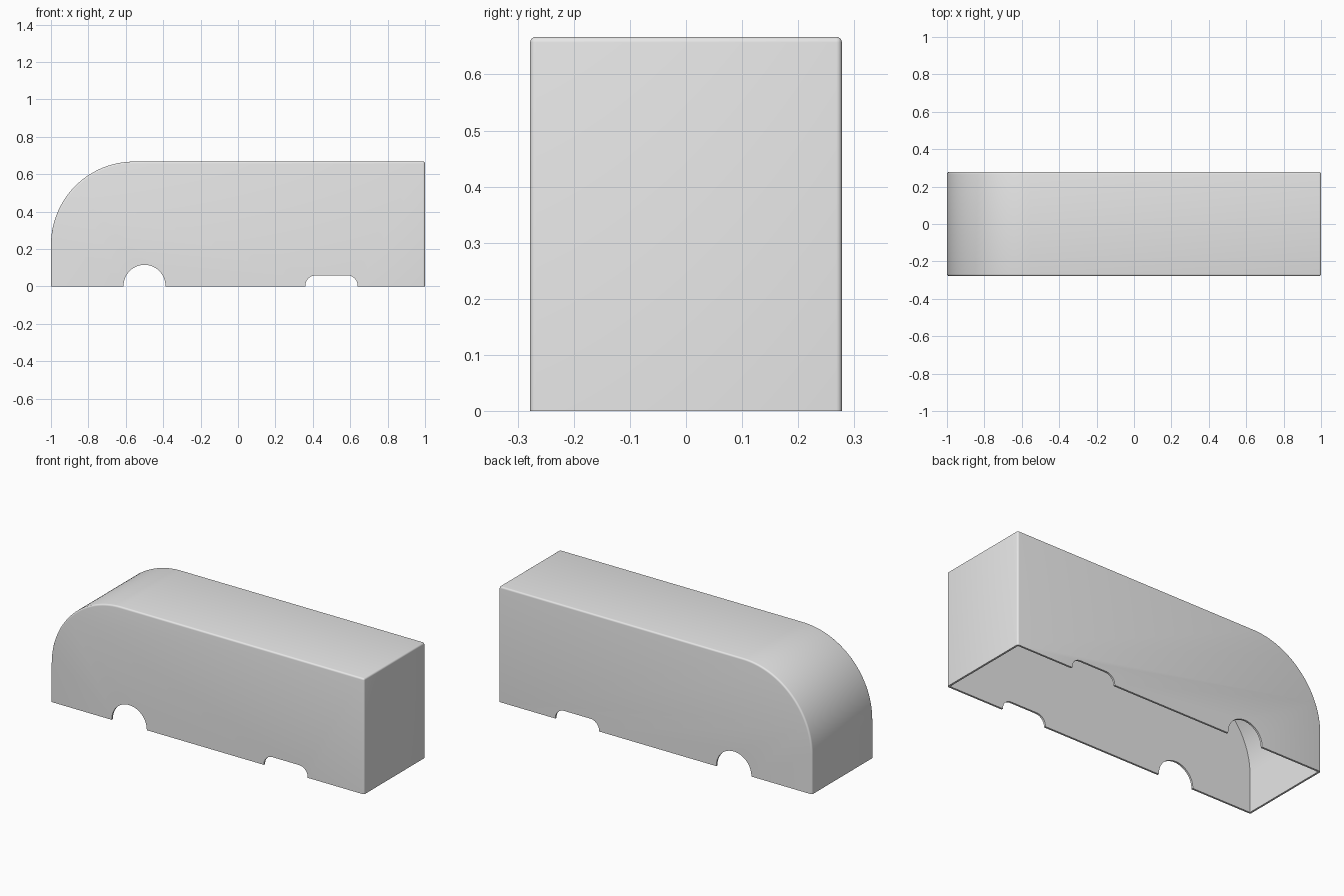
import bpy
import bmesh
from math import sin, cos, pi, radians

LENGTH, WIDTH, HEIGHT = 2.0, 0.556, 0.667
NOSE_RADIUS = 0.444
WALL = 0.011

cube = bpy.data.objects.get("Cube")
if cube:
    bpy.data.objects.remove(cube, do_unlink=True)


def arc(cx, cz, radius, start, end, steps):
    """Points on an arc in the x-z plane, angles in degrees."""
    angles = [radians(start + (end - start) * i / steps) for i in range(steps + 1)]
    return [(cx + radius * cos(a), cz + radius * sin(a)) for a in angles]


def prism(name, profile, width, bevel=0):
    """Extrude an x-z profile along y, optionally rounding its sharp edges."""
    bm = bmesh.new()
    face = bm.faces.new([bm.verts.new((x, -width / 2, z)) for x, z in profile])
    grown = bmesh.ops.extrude_face_region(bm, geom=[face])["geom"]
    moved = [v for v in grown if isinstance(v, bmesh.types.BMVert)]
    bmesh.ops.translate(bm, verts=moved, vec=(0, width, 0))
    bmesh.ops.recalc_face_normals(bm, faces=bm.faces)
    if bevel:
        sharp = [e for e in bm.edges if e.calc_face_angle() > radians(30)
                 and max(v.co.z for v in e.verts) > 0.001]
        bmesh.ops.bevel(bm, geom=sharp, offset=bevel, offset_type='OFFSET',
                        segments=4, profile=0.5, affect='EDGES')
    mesh = bpy.data.meshes.new(name)
    bm.to_mesh(mesh)
    bm.free()
    obj = bpy.data.objects.new(name, mesh)
    bpy.context.collection.objects.link(obj)
    return obj


def body_profile(inset, bottom):
    """Side outline: square tail, rounded nose."""
    half = LENGTH / 2
    nose = arc(NOSE_RADIUS - half, HEIGHT - NOSE_RADIUS, NOSE_RADIUS - inset, 90, 180, 40)
    return [(half - inset, bottom), (half - inset, HEIGHT - inset)] + nose + [(inset - half, bottom)]


# Outer body with softened edges
shell = prism("shell", body_profile(0, 0), WIDTH, bevel=0.01)

# Hollow inside and the two notches through the side walls
cavity = prism("cavity_cutter", body_profile(WALL, -0.1), WIDTH - 2 * WALL)

round_notch = prism("round_notch_cutter",
                    [(-0.388, -0.1)] + arc(-0.5, 0.003, 0.112, 0, 180, 32) + [(-0.612, -0.1)],
                    1)

corner = 0.056
slot = (arc(0.64 - corner, 0.003, corner, 0, 90, 12)
        + arc(0.36 + corner, 0.003, corner, 90, 180, 12))
slot_notch = prism("slot_notch_cutter", [(0.64, -0.1)] + slot + [(0.36, -0.1)], 1)

bpy.ops.object.select_all(action='DESELECT')
shell.select_set(True)
bpy.context.view_layer.objects.active = shell
for cutter in (cavity, round_notch, slot_notch):
    cutter.hide_render = True
    mod = shell.modifiers.new(cutter.name, 'BOOLEAN')
    mod.operation = 'DIFFERENCE'
    mod.solver = 'EXACT'
    mod.object = cutter
    bpy.ops.object.modifier_apply(modifier=mod.name)
    bpy.data.objects.remove(cutter, do_unlink=True)

# Single light grey finish
grey = bpy.data.materials.new("light_grey")
grey.use_nodes = True
colour = (0.8, 0.8, 0.8, 1)
grey.diffuse_color = colour
grey.node_tree.nodes["Principled BSDF"].inputs["Base Color"].default_value = colour
shell.data.materials.clear()
shell.data.materials.append(grey)

bpy.ops.object.shade_smooth_by_angle(angle=radians(30))
